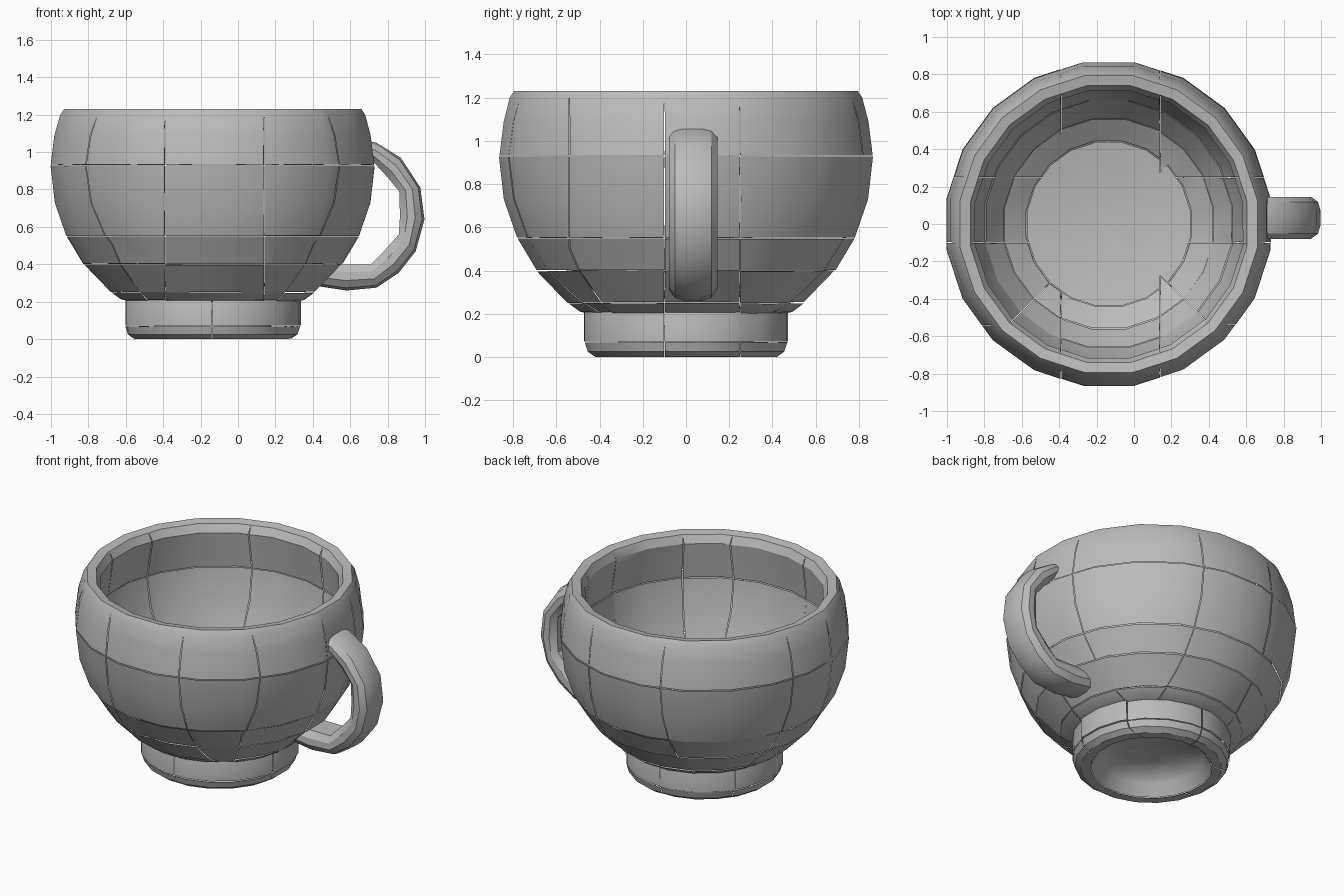
import bpy, bmesh, math, random
from mathutils import Vector

random.seed(4)
cube = bpy.data.objects.get("Cube")
if cube:
    bpy.data.objects.remove(cube, do_unlink=True)

SIDES = 20
AXIS_X = -0.135
CRACK = 0.003

clay = bpy.data.materials.new("grey_clay")
clay.use_nodes = True
GREY = (0.5, 0.5, 0.5, 1)
clay.diffuse_color = GREY
clay.node_tree.nodes["Principled BSDF"].inputs["Base Color"].default_value = GREY


def finish(bm, name, angle):
    mesh = bpy.data.meshes.new(name)
    bm.to_mesh(mesh)
    bm.free()
    mesh.materials.append(clay)
    obj = bpy.data.objects.new(name, mesh)
    bpy.context.collection.objects.link(obj)
    bpy.ops.object.select_all(action='DESELECT')
    obj.select_set(True)
    bpy.context.view_layer.objects.active = obj
    bpy.ops.object.shade_smooth_by_angle(angle=math.radians(angle))


def lathe(profile):
    """Spin a (radius, height) profile round the cup's axis."""
    bm = bmesh.new()
    grow = 1 / math.cos(math.pi / SIDES)
    phase = math.pi / SIDES
    verts = [bm.verts.new((r * grow * math.cos(phase), r * grow * math.sin(phase), z))
             for r, z in profile]
    edges = [bm.edges.new(pair) for pair in zip(verts, verts[1:])]
    bmesh.ops.spin(bm, geom=verts + edges, cent=(0, 0, 0), axis=(0, 0, 1),
                   angle=math.tau, steps=SIDES, use_merge=False)
    bmesh.ops.remove_doubles(bm, verts=bm.verts, dist=0.0005)
    bmesh.ops.translate(bm, verts=bm.verts, vec=(AXIS_X, 0, 0))
    bmesh.ops.recalc_face_normals(bm, faces=bm.faces)
    return bm


def side_on(face, axis):
    """True where a face lies mostly along the other horizontal axis."""
    c = face.calc_center_median()
    across = (abs(c.y), abs(c.x - AXIS_X))
    return across[axis] > across[1 - axis]


def cut_into_patches(bm, cuts, core):
    """Cut along straight planes, crack the seams open and nudge each patch."""
    for axis, places in enumerate(cuts):
        normal = Vector([float(i == axis) for i in range(3)])
        for place in places:
            faces = [f for f in bm.faces if axis == 2 or side_on(f, axis)]
            geom = faces + list({e for f in faces for e in f.edges}) \
                + list({v for f in faces for v in f.verts})
            bmesh.ops.bisect_plane(bm, geom=geom, plane_co=normal * place,
                                   plane_no=normal, dist=0.0005)
    bm.normal_update()

    def patch(face):
        c = face.calc_center_median()
        out = Vector((c.x - AXIS_X, c.y, 0))
        if out.length < core:
            return (-1,)
        cell = [sum(c[a] > p for p in cuts[a]) for a in range(3)]
        # Corner patches wrap round between the front and side cuts
        if side_on(face, 0):
            cell[1] = len(cuts[1]) * (c.y > 0)
        else:
            cell[0] = len(cuts[0]) * (c.x > AXIS_X)
        return (*cell, face.normal.dot(out) < 0)

    def on_rim(edge):
        return all(v.co.z > 1.19 for v in edge.verts)

    keys = {f: patch(f) for f in bm.faces}
    seams = [e for e in bm.edges if len(e.link_faces) == 2 and not on_rim(e)
             and keys[e.link_faces[0]] != keys[e.link_faces[1]]]
    shift = {k: random.uniform(-CRACK, CRACK) for k in sorted(set(keys.values()))}
    bmesh.ops.split_edges(bm, edges=seams)
    bm.normal_update()
    moves = {}
    for v in bm.verts:
        if v.link_faces and v.co.z < 1.19:
            moves[v] = v.normal * shift[keys[v.link_faces[0]]]
            if v.is_boundary:
                middle = sum((f.calc_center_median() for f in v.link_faces), Vector())
                moves[v] += (middle / len(v.link_faces) - v.co).normalized() * CRACK
    for v, move in moves.items():
        v.co += move


# Bowl: thin outer and inner walls joined by a rounded rim
bowl = lathe([(0.44, 0.2), (0.49, 0.21), (0.545, 0.25), (0.69, 0.4), (0.78, 0.55),
              (0.842, 0.73), (0.865, 0.93), (0.845, 1.09), (0.815, 1.2), (0.795, 1.23),
              (0.74, 1.22), (0.715, 1.17), (0.73, 1.07), (0.75, 0.93), (0.725, 0.73),
              (0.66, 0.55), (0.56, 0.4), (0.44, 0.31), (0.22, 0.275), (0, 0.27)])
cut_into_patches(bowl, [(-0.39, 0.14), (-0.54, -0.1, 0.25),
                        (0.25, 0.4, 0.55, 0.93)], 0.42)
finish(bowl, "bowl", 32)

# Foot: short ring with a hollow underside
foot = lathe([(0.46, 0.24), (0.47, 0.21), (0.47, 0.07), (0.455, 0.025), (0.42, 0.0),
              (0.36, 0.0), (0.29, 0.1), (0.2, 0.14), (0, 0.15)])
cut_into_patches(foot, [(-0.14,), (-0.1, 0.25), (0.07,)], 0.34)
finish(foot, "foot", 32)

# Handle: flat rounded band swept between an outer and an inner curve
outer = [(0.64, 1.07), (0.74, 1.05), (0.87, 0.97), (0.975, 0.81), (0.997, 0.64),
         (0.95, 0.47), (0.86, 0.355), (0.74, 0.275), (0.58, 0.26), (0.38, 0.29)]
inner = [(0.66, 1.0), (0.73, 0.94), (0.8, 0.865), (0.862, 0.79), (0.866, 0.66),
         (0.86, 0.56), (0.785, 0.475), (0.71, 0.4), (0.56, 0.4), (0.46, 0.41)]
half = [(0.04, 0.0), (0.085, 0.1), (0.112, 0.38), (0.11, 0.7), (0.08, 1.0)]
section = half + [(-y, t) for y, t in reversed(half)]
band = bmesh.new()
rings = []
for o, i in zip(outer, inner):
    rings.append([band.verts.new((o[0] + (i[0] - o[0]) * t, 0.033 + y,
                                  o[1] + (i[1] - o[1]) * t)) for y, t in section])
count = len(section)
for a, b in zip(rings, rings[1:]):
    for k in range(count):
        n = (k + 1) % count
        band.faces.new((a[k], a[n], b[n], b[k]))
for end in (rings[0], rings[-1]):
    band.faces.new(end)
bmesh.ops.recalc_face_normals(band, faces=band.faces)
finish(band, "handle", 30)
